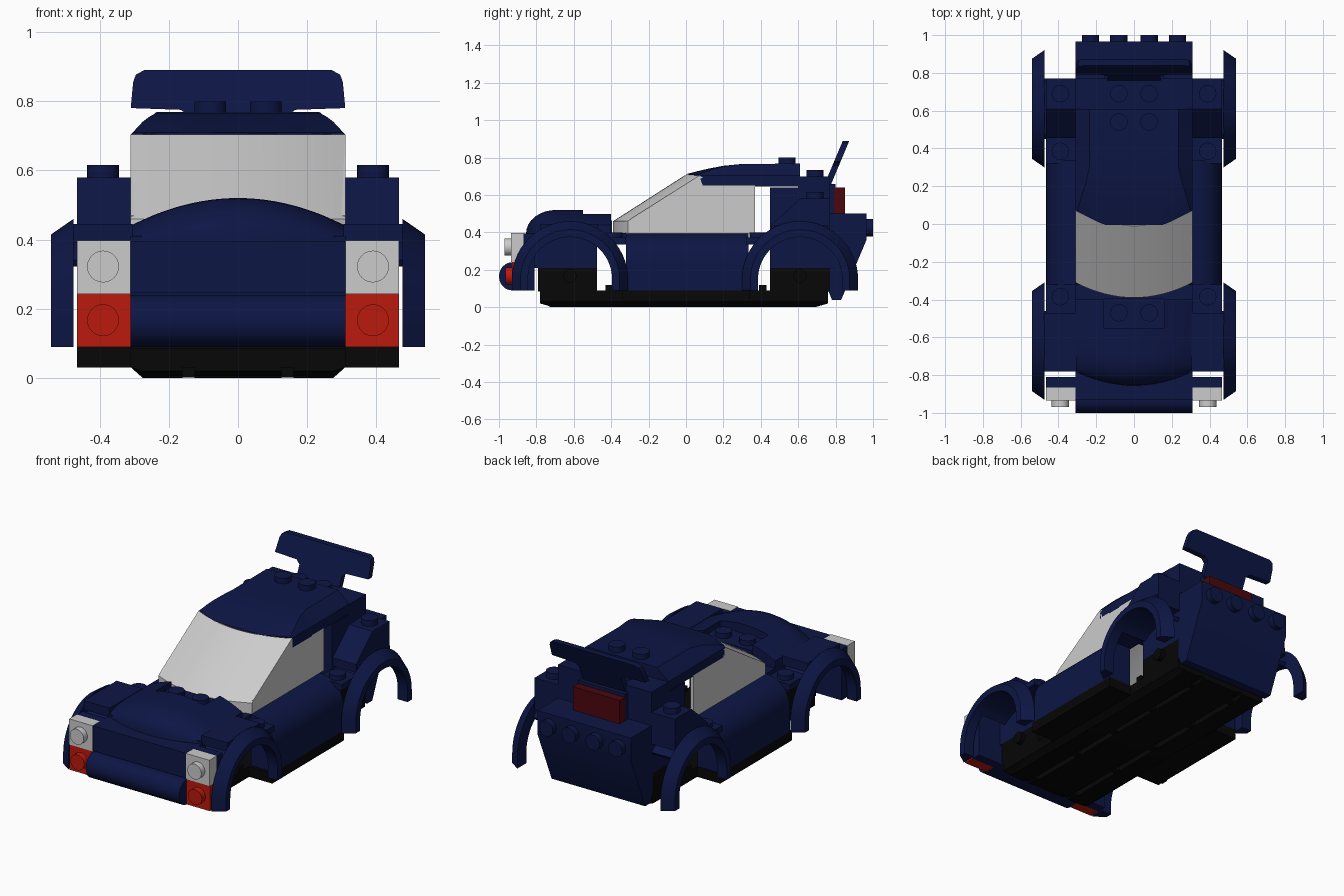
import bpy, bmesh
from math import sin, cos, pi, radians

if "Cube" in bpy.data.objects:
    bpy.data.objects.remove(bpy.data.objects["Cube"])


def material(name, rgb):
    m = bpy.data.materials.new(name)
    m.diffuse_color = (*rgb, 1)
    m.use_nodes = True
    m.node_tree.nodes["Principled BSDF"].inputs["Base Color"].default_value = m.diffuse_color
    return m


BLUE = material("navy", (0.004, 0.008, 0.06))
RED = material("red", (0.5, 0.01, 0.004))
DARK_RED = material("tail_red", (0.07, 0.002, 0.004))
BLACK = material("black", (0.002, 0.002, 0.002))


def finish(name, bm, mat):
    bmesh.ops.recalc_face_normals(bm, faces=bm.faces[:])
    me = bpy.data.meshes.new(name)
    bm.to_mesh(me)
    bm.free()
    if mat:
        me.materials.append(mat)
    ob = bpy.data.objects.new(name, me)
    bpy.context.collection.objects.link(ob)
    return ob


def loft(name, sections, mat):
    """Skin closed loops of equal length and cap both ends."""
    bm = bmesh.new()
    rows = [[bm.verts.new(p) for p in s] for s in sections]
    n = len(rows[0])
    for a, b in zip(rows, rows[1:]):
        for i in range(n):
            bm.faces.new((a[i], a[(i + 1) % n], b[(i + 1) % n], b[i]))
    bm.faces.new(rows[0])
    bm.faces.new(rows[-1][::-1])
    return finish(name, bm, mat)


def side_profile(name, x0, x1, yz, mat):
    return loft(name, [[(x, y, z) for y, z in yz] for x in (x0, x1)], mat)


def box(name, x0, x1, y0, y1, z0, z1, mat):
    return side_profile(name, x0, x1, [(y0, z0), (y1, z0), (y1, z1), (y0, z1)], mat)


def stud(name, x, y, z, axis="z", h=0.035, mat=BLUE, r=0.046):
    secs = []
    for d in (0, h):
        ring = []
        for i in range(24):
            c, s = r * cos(i * pi / 12), r * sin(i * pi / 12)
            ring.append({"z": (x + c, y + s, z + d), "y": (x + c, y + d, z + s),
                         "x": (x + d, y + c, z + s)}[axis])
        secs.append(ring)
    return loft(name, secs, mat)


# chassis: floor, stepped keel strips with cross bars, wide middle
box("chassis_floor", -.31, .31, -.78, .76, .03, .09, BLACK)
box("chassis_sills", -.465, .465, -.34, .34, .03, .09, BLACK)
for i, (a, b) in enumerate([(-.31, -.16), (-.125, .125), (.16, .31)]):
    ca, cb = (.035 if i == 0 else 0), (.035 if i == 2 else 0)
    loft(f"keel_strip_{i}", [[(a, y0, .031), (b, y0, .031), (b - cb, y1, z), (a + ca, y1, z)]
         for y0, y1, z in ((-.78, -.78, .02), (-.71, -.71, 0), (.69, .69, 0), (.76, .76, .02))], BLACK)
for i, y in enumerate((-.7, -.33, 0, .33, .68)):
    box(f"keel_cross_bar_{i}", -.2, .2, y - .03, y + .01, .002, .04, BLACK)

# wheel mounts and body cores over the axles
for end, y0, y1, top in (("front", -.79, -.475, .41), ("rear", .45, .77, .64)):
    box(f"{end}_axle_mount", -.31, .31, y0, y1, .085, .21, BLACK)
    box(f"{end}_body_core", -.31, .31, y0, y1, .21, top, BLUE)

# front end
box("front_panel", -.465, .465, -.87, -.81, .09, .395, BLUE)
box("nose_panel", -.31, .31, -.93, -.865, .245, .395, BLUE)
bumper = [(-.81, .09), (-.81, .24)] + [(-.93 - .07 * sin(i * pi / 12), .165 + .075 * cos(i * pi / 12))
                                      for i in range(13)]
side_profile("round_bumper", -.31, .31, bumper, BLUE)
box("nose_link", -.31, .31, -.82, -.78, .21, .395, BLUE)


def arch(name, s, yc, xr, a0, leg):
    """Curved band about an axle; xr holds (x, outer radius, inner radius)."""
    (xi, Ro, ri), (xo, Rb, rb) = xr
    corners = [(xi, Ro), (xo, Rb), (xo, rb), (xi, ri)]
    n = 28
    secs = [[(s * x, yc + r * cos(a), .15 + r * sin(a)) for x, r in corners]
            for a in (radians(a0 + (180 - 2 * a0) * i / n) for i in range(n + 1))]
    if leg:
        drop = lambda sec: [(x, y, .09) for x, y, z in sec]
        secs = [drop(secs[0])] + secs + [drop(secs[-1])]
    return loft(name, secs, BLUE)


# parts repeated on both sides
door = [(.31, .09), (.465, .09), (.465, .24)] + \
       [(.31 + .155 * cos(radians(a)), .24 + .155 * sin(radians(a))) for a in range(9, 91, 9)]
window = [(-.30, .395), (-.30, .47), (.07, .703), (.09, .65), (.37, .65), (.37, .395)]
for s, side in ((1, "right"), (-1, "left")):
    def sbox(name, a, b, *rest):
        return box(f"{side}_{name}", s * a, s * b, *rest)
    sbox("fog_lamp", .31, .465, -.93, -.865, .09, .243, RED)
    stud(f"{side}_fog_lamp_lens", s * .39, -.965, .167, "y", .036, RED)
    sbox("headlight", .31, .465, -.935, -.865, .243, .397, None)
    stud(f"{side}_headlight_lens", s * .39, -.97, .322, "y", .036, None)
    loft(f"{side}_door", [[(s * x, y, z) for x, z in door] for y in (-.32, .335)], BLUE)
    side_profile(f"{side}_window", s * .29, s * .31, window, None)
    for end, yc in (("front", -.62), ("rear", .61)):
        arch(f"{side}_{end}_wheel_arch", s, yc, [(.475, .31, .225), (.54, .265, .225)], 0, True)
        arch(f"{side}_{end}_wheel_well", s, yc, [(.31, .25, .225), (.476, .25, .225)], 50, False)
        stud(f"{side}_{end}_axle_pin", s * .31 - (.03 if s < 0 else 0), yc, .167, "x", .03, BLACK, .035)
        d = 1 if yc < 0 else -1
        ya, yb = sorted((d * -.475, d * -.32))
        sbox(f"{end}_shoulder_plate", .305, .465, ya, yb, .335, .372, BLUE)
        stud(f"{side}_{end}_shoulder_stud", s * .39, d * -.385, .365)
        sbox(f"{end}_sill_post", .29, .31, d * -.41 - .02, d * -.41 + .02, .08, .12, BLACK)
    sbox("front_fender_top", .305, .476, -.78, -.47, .39, .445, BLUE)
    side_profile(f"{side}_rear_quarter", s * .305, s * .465,
                 [(.455, .39), (.77, .39), (.77, .58), (.61, .58), (.455, .44)], BLUE)
    sbox("rear_arch_link", .46, .476, .47, .76, .39, .44, BLUE)
    stud(f"{side}_rear_quarter_stud", s * .39, .69, .58)
    stud(f"{side}_roof_stud", s * .08, .54, .765)
    stud(f"{side}_rear_deck_stud", s * .08, .69, .698)
    stud(f"{side}_hood_stud", s * .08, -.47, .46)
    for k, x in enumerate((.08, .23)):
        stud(f"{side}_rear_panel_stud_{k}", s * x, .96, .425, "y", .04)


# hood: crowned across x, rounded at the front, notched behind
def hood(name, xa, xb, back):
    secs = []
    for i in range(13):
        x = xa + (xb - xa) * i / 12
        q = (x / .31) ** 2
        top, y0 = .52 - .08 * q, -.855 + .075 * q
        curve = [(x, y0 + .16 * (1 - cos(a)), .395 + (top - .395) * sin(a))
                 for a in (pi / 2 * k / 8 for k in range(9))]
        secs.append(curve + [(x, back, top), (x, back, .395)])
    return loft(name, secs, BLUE)


hood("hood_left", -.31, -.16, -.40)
hood("hood_centre", -.16, .16, -.55)
hood("hood_right", .16, .31, -.40)
box("hood_stud_plate", -.16, .16, -.56, -.395, .395, .465, BLUE)
box("cowl_plate", -.31, .31, -.48, -.32, .345, .397, BLUE)

# windscreen: thin slanted panel bowed forward
secs = []
for i in range(17):
    x = -.31 + .62 * i / 16
    b = .08 * (x / .31) ** 2
    secs.append([(x, y + b, z) for y, z in ((-.39, .395), (-.39, .46), (-.01, .703),
                                            (.01, .695), (-.37, .45), (-.37, .395))])
loft("windscreen", secs, None)

# roof: rising tapered shell, straight centre lip with swept-back corners
secs = []
for y, zt, ht in ((-.005, .710, .30), (.06, .727, .288), (.12, .741, .275), (.2, .756, .255),
                  (.3, .766, .236), (.61, .768, .236)):
    sweep = .075 * max(0, 1 - y / .3)
    xs = [ht * (1 - k / 8) for k in range(17)]
    pts = [(.31, .645), (.31, .703)] + [(x, zt) for x in xs] + [(-.31, .703), (-.31, .645)]
    pts += [(x, .645) for x in (-.23, -.16, 0, .16, .23)]
    secs.append([(x, y + sweep * max(0, abs(x) - .16) / .15, z) for x, z in pts])
loft("roof", secs, BLUE)
box("rear_deck", -.31, .31, .60, .77, .635, .70, BLUE)

# tail
side_profile("rear_panel", -.31, .31, [(.76, .5), (.965, .5), (.965, .36), (.83, .04), (.78, .04), (.76, .09)], BLUE)
box("tail_light", -.155, .155, .79, .85, .5, .64, DARK_RED)
box("tail_light_mount", -.155, .155, .765, .80, .5, .66, BLUE)
half = [(.14, .63), (.14, .755), (.165, .775), (.31, .78), (.303, .855), (.295, .877), (.27, .89)]
outline = half + [(-x, z) for x, z in half[::-1]]
loft("rear_wing", [[(x, .79 + t + .42 * (z - .775), z) for x, z in outline] for t in (0, .035)], BLUE)

# smooth curves, keep sharp edges
bpy.ops.object.select_all(action="SELECT")
bpy.context.view_layer.objects.active = bpy.data.objects["roof"]
bpy.ops.object.shade_smooth_by_angle(angle=radians(30))
